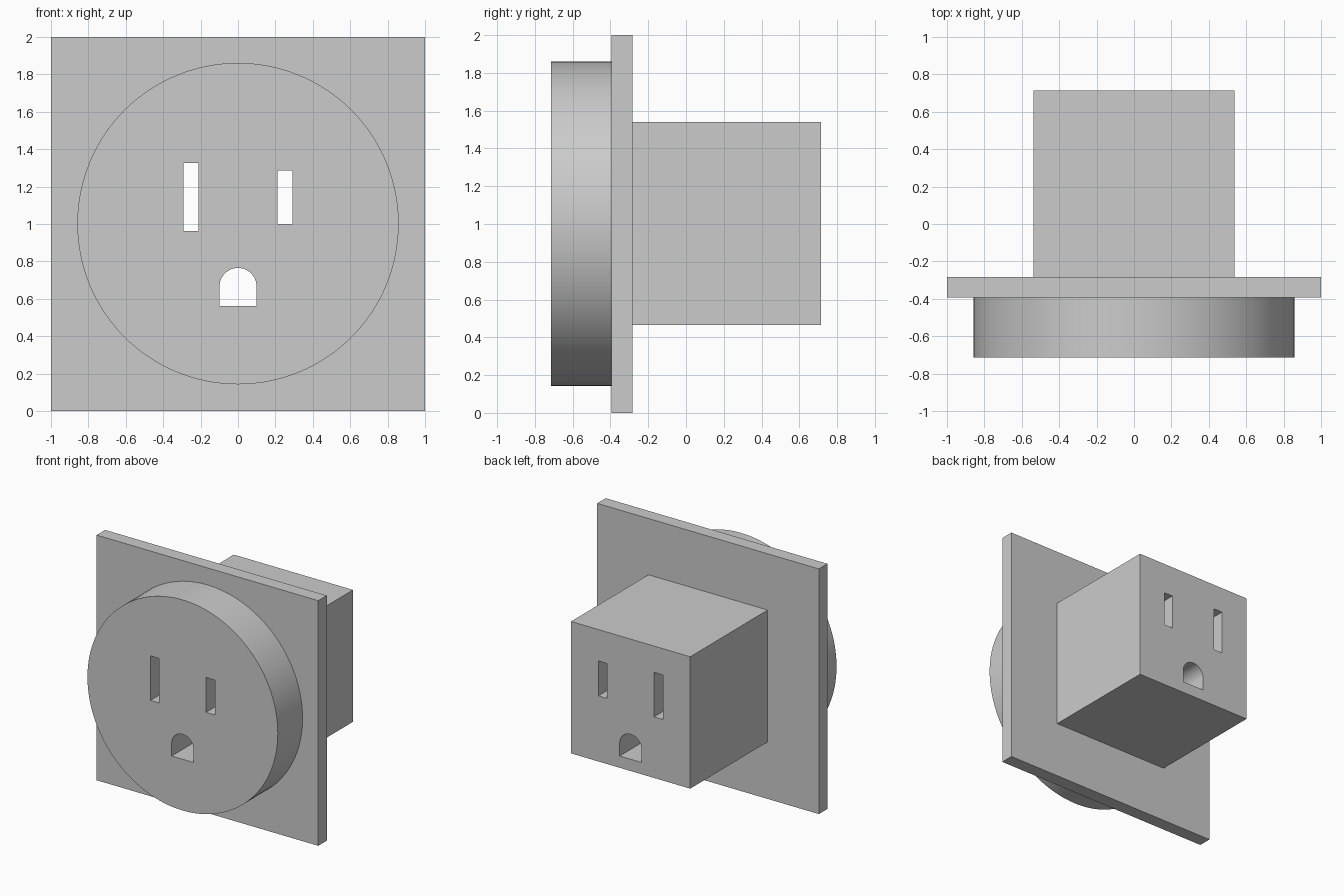
import bpy, bmesh
from math import sin, cos, pi, radians

if "Cube" in bpy.data.objects:
    bpy.data.objects.remove(bpy.data.objects["Cube"])


def prism(name, profiles, y0, y1):
    """Extrude closed (x, z) outlines from y0 to y1."""
    bm = bmesh.new()
    for pts in profiles:
        face = bm.faces.new([bm.verts.new((x, y0, z)) for x, z in pts])
        ext = bmesh.ops.extrude_face_region(bm, geom=[face])
        verts = [v for v in ext["geom"] if isinstance(v, bmesh.types.BMVert)]
        bmesh.ops.translate(bm, verts=verts, vec=(0, y1 - y0, 0))
    bmesh.ops.recalc_face_normals(bm, faces=bm.faces[:])
    mesh = bpy.data.meshes.new(name)
    bm.to_mesh(mesh)
    bm.free()
    obj = bpy.data.objects.new(name, mesh)
    bpy.context.collection.objects.link(obj)
    return obj


def rect(x0, x1, z0, z1):
    return [(x0, z0), (x1, z0), (x1, z1), (x0, z1)]


def arc(r, zc, a0, a1, n):
    return [(r * cos(a0 + (a1 - a0) * i / n), zc + r * sin(a0 + (a1 - a0) * i / n))
            for i in range(n)]


# Depth stations, front to back
FRONT, PLATE_FRONT, PLATE_BACK, BACK = -0.714, -0.394, -0.284, 0.714

# Pin holes: two slots and an arched earth hole
R = 0.099
earth = [(-R, 0.561), (R, 0.561)] + arc(R, 0.666, 0, pi, 32) + [(-R, 0.666)]
slots = [rect(-0.291, -0.211, 0.963, 1.327), rect(0.211, 0.291, 1.0, 1.285)]
cutter = prism("pin_hole_cutter", slots + [earth], -1, 1)

# Round face, wall plate and rear housing
parts = [
    prism("round_face", [arc(0.859, 1.002, 0, 2 * pi, 128)], FRONT, PLATE_FRONT),
    prism("wall_plate", [rect(-1, 1, 0, 2)], PLATE_FRONT, PLATE_BACK),
    prism("rear_housing", [rect(-0.538, 0.538, 0.465, 1.541)], PLATE_BACK, BACK),
]

# Cut the holes right through every part
for part in parts:
    mod = part.modifiers.new("pin_holes", "BOOLEAN")
    mod.operation = "DIFFERENCE"
    mod.solver = "EXACT"
    mod.object = cutter
    bpy.ops.object.select_all(action="DESELECT")
    part.select_set(True)
    bpy.context.view_layer.objects.active = part
    bpy.ops.object.modifier_apply(modifier=mod.name)
    bpy.ops.object.shade_smooth_by_angle(angle=radians(30))

bpy.data.objects.remove(cutter)
